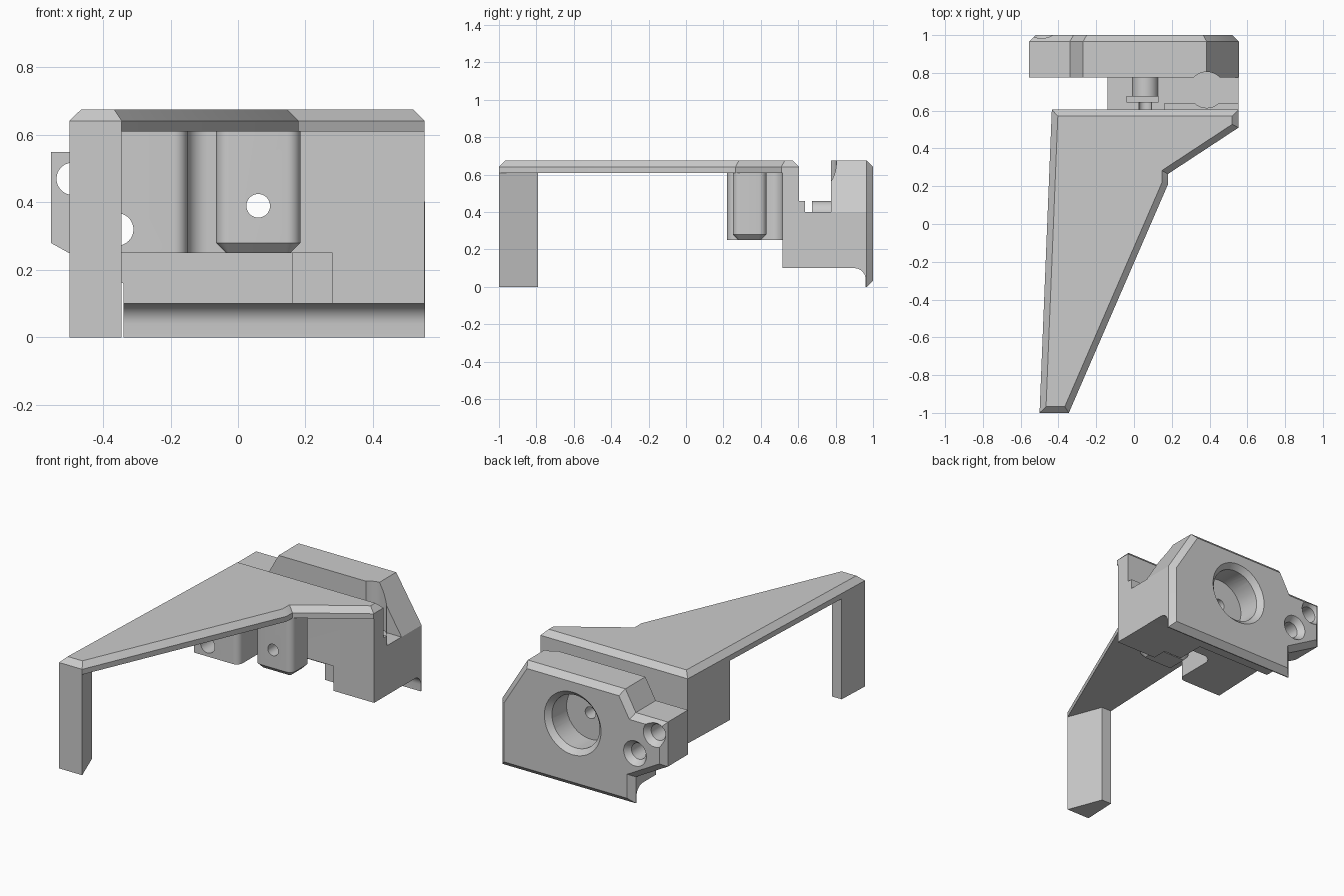
import bpy, bmesh, math
from mathutils import Matrix

cube = bpy.data.objects.get("Cube")
if cube:
    bpy.data.objects.remove(cube)

grey = bpy.data.materials.new("light grey")
grey.use_nodes = True
grey.diffuse_color = (0.6, 0.6, 0.6, 1)
grey.node_tree.nodes["Principled BSDF"].inputs["Base Color"].default_value = (0.6, 0.6, 0.6, 1)


def finish(name, bm):
    bmesh.ops.recalc_face_normals(bm, faces=bm.faces)
    mesh = bpy.data.meshes.new(name)
    bm.to_mesh(mesh)
    bm.free()
    mesh.materials.append(grey)
    obj = bpy.data.objects.new(name, mesh)
    bpy.context.collection.objects.link(obj)
    return obj


def prism(name, points, axis, lo, hi, bevel_end=None, bevel=0.0):
    """Extrude a 2D profile along an axis, optionally chamfering one end."""
    place = {"x": lambda a, b, t: (t, a, b),
             "y": lambda a, b, t: (a, t, b),
             "z": lambda a, b, t: (a, b, t)}[axis]
    bm = bmesh.new()
    rings = [[bm.verts.new(place(a, b, t)) for a, b in points] for t in (lo, hi)]
    caps = [bm.faces.new(r) for r in rings]
    n = len(points)
    for i in range(n):
        j = (i + 1) % n
        bm.faces.new((rings[0][i], rings[0][j], rings[1][j], rings[1][i]))
    bmesh.ops.recalc_face_normals(bm, faces=bm.faces)
    if bevel_end is not None:
        bmesh.ops.bevel(bm, geom=list(caps[bevel_end].edges), offset=bevel,
                        offset_type='OFFSET', segments=1, affect='EDGES')
    return finish(name, bm)


def rect(a0, b0, a1, b1):
    return [(a0, b0), (a1, b0), (a1, b1), (a0, b1)]


def arc(a, b, r, start, end, steps=8):
    angles = [math.radians(start + (end - start) * i / steps) for i in range(steps + 1)]
    return [(a + r * math.cos(t), b + r * math.sin(t)) for t in angles]


def rod(name, x, z, y0, y1, r0, r1=None):
    """Round bar along y, tapering from r0 to r1."""
    bm = bmesh.new()
    turn = Matrix.Translation((x, (y0 + y1) / 2, z)) @ Matrix.Rotation(-math.pi / 2, 4, 'X')
    bmesh.ops.create_cone(bm, cap_ends=True, segments=48, radius1=r0,
                          radius2=r0 if r1 is None else r1, depth=y1 - y0, matrix=turn)
    return finish(name, bm)


def cut(obj, cutters):
    for c in cutters:
        mod = obj.modifiers.new("cut", 'BOOLEAN')
        mod.operation = 'DIFFERENCE'
        mod.solver = 'EXACT'
        mod.object = c
        bpy.context.view_layer.objects.active = obj
        bpy.ops.object.modifier_apply(modifier=mod.name)


# Top plate with chamfered upper rim
plate = prism("top_plate", [(-0.5, -1), (-0.345, -1), (0.18, 0.21), (0.18, 0.265),
                            (0.553, 0.51), (0.553, 0.605), (-0.435, 0.605)],
              "z", 0.61, 0.675, 1, 0.033)

# Front leg
leg = prism("front_leg", [(-0.5, -1), (-0.345, -1), (-0.425, -0.79), (-0.491, -0.79)],
            "z", 0, 0.61)

# Hanging wall with rounded side block
wall = prism("rear_wall", [(-0.435, 0.605), (-0.45, 0.22)]
             + arc(-0.19, 0.26, 0.04, -90, 0)
             + arc(-0.09, 0.455, 0.06, 180, 90)
             + [(0.553, 0.515), (0.553, 0.605)], "z", 0.25, 0.61)
wall_foot = prism("wall_foot", rect(0.28, 0.515, 0.553, 0.605), "z", 0.1, 0.25)

# Hanging rounded boss
boss = prism("hanging_boss", arc(0.145, 0.29, 0.04, -90, 0) + arc(0.145, 0.39, 0.04, 0, 90)
             + arc(-0.025, 0.39, 0.04, 90, 180) + arc(-0.025, 0.29, 0.04, 180, 270),
             "z", 0.25, 0.61, 0, 0.03)

# Bridge between wall and end block, with its ledge and tube
bridge = prism("bridge", [(0.16, 0.1), (0.553, 0.1), (0.553, 0.4), (-0.14, 0.4),
                          (-0.14, 0.25), (0.16, 0.25)], "y", 0.605, 0.79)
ledge = prism("bridge_ledge", rect(0.16, 0.39, 0.553, 0.46), "y", 0.605, 0.637)
tube = rod("guide_tube", 0.06, 0.39, 0.675, 0.79, 0.068)

# End block with chamfered rear rim and side ear
end_block = prism("end_block", [(-0.34, 0), (0.555, 0), (0.555, 0.4), (0.385, 0.675),
                                (-0.27, 0.675), (-0.34, 0.55), (-0.555, 0.55),
                                (-0.555, 0.28), (-0.34, 0.16)], "y", 0.775, 1, 1, 0.034)

# Cutters
bore = rod("bore_cutter", 0.06, 0.39, 0.1, 1.1, 0.035)
socket = rod("socket_cutter", 0.06, 0.39, 0.83, 1.1, 0.16)
socket_rim = rod("socket_rim_cutter", 0.06, 0.39, 0.965, 1.005, 0.155, 0.195)
undercut = prism("undercut_cutter", [(0.5, -0.1), (0.96, -0.1)]
                 + arc(0.9, 0.04, 0.06, 0, 90) + [(0.5, 0.1)], "x", -0.8, 0.8)
pocket = prism("pocket_cutter", arc(0.385, 0.71, 0.095, 0, 352.5, 47), "z", 0.395, 0.9)
nut_slot = prism("nut_slot_cutter", rect(-0.04, 0.645, 0.13, 0.675), "z", 0.31, 0.5)
ear_holes, ear_rims = [], []
for x, z in ((-0.49, 0.47), (-0.358, 0.32)):
    ear_holes.append(rod("ear_hole_cutter", x, z, 0.1, 1.1, 0.048))
    ear_rims.append(rod("ear_rim_cutter", x, z, 0.96, 1.01, 0.044, 0.084))

cut(end_block, [undercut, pocket, bore, socket, socket_rim] + ear_holes + ear_rims)
cut(wall, [bore, ear_holes[1]])
cut(boss, [bore])
cut(bridge, [bore, nut_slot, pocket])
cut(ledge, [pocket])
cut(tube, [bore])
for c in [bore, socket, socket_rim, undercut, pocket, nut_slot] + ear_holes + ear_rims:
    bpy.data.objects.remove(c)

# Smooth the rounded faces, keep the edges sharp
for obj in bpy.context.view_layer.objects:
    obj.select_set(False)
for obj in (plate, leg, wall, wall_foot, boss, bridge, ledge, tube, end_block):
    obj.select_set(True)
    bpy.context.view_layer.objects.active = obj
bpy.ops.object.shade_smooth_by_angle(angle=math.radians(25))
